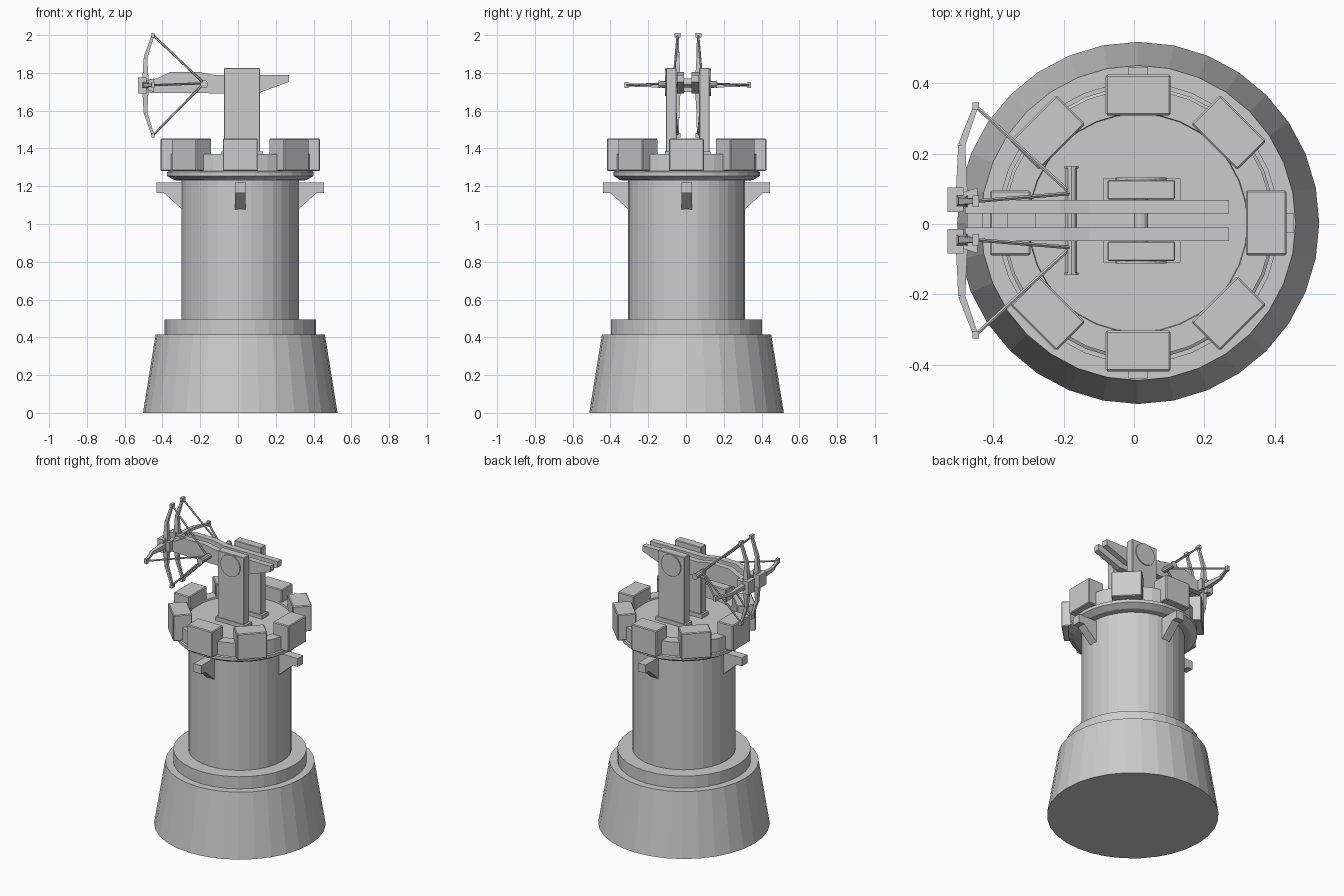
import bpy, bmesh, math
from mathutils import Vector, Matrix

if "Cube" in bpy.data.objects:
    bpy.data.objects.remove(bpy.data.objects["Cube"])

CX, CY = 0.012, 0.003      # tower axis
WX, WY = 0.02, 0.01        # weapon centre
AXLE_Z = 1.75

stone = bpy.data.materials.new("plain_grey")
stone.diffuse_color = (0.6, 0.6, 0.6, 1)
stone.use_nodes = True
stone.node_tree.nodes["Principled BSDF"].inputs["Base Color"].default_value = stone.diffuse_color


def finish(name, bm, bevel=0):
    bmesh.ops.recalc_face_normals(bm, faces=bm.faces)
    me = bpy.data.meshes.new(name)
    bm.to_mesh(me)
    bm.free()
    me.materials.append(stone)
    ob = bpy.data.objects.new(name, me)
    bpy.context.collection.objects.link(ob)
    if bevel:
        m = ob.modifiers.new("bevel", 'BEVEL')
        m.width, m.segments = bevel, 1
    return ob


def box(name, lo, hi, turn=None, bevel=0):
    bm = bmesh.new()
    lo, hi = Vector(lo), Vector(hi)
    mat = Matrix.Translation((lo + hi) / 2) @ Matrix.Diagonal((*(hi - lo), 1))
    bmesh.ops.create_cube(bm, size=1, matrix=(turn or Matrix()) @ mat)
    return finish(name, bm, bevel)


def rod(name, p, q, r1, r2=None, n=4):
    p, q = Vector(p), Vector(q)
    d = q - p
    rot = d.to_track_quat('Z', 'Y').to_matrix().to_4x4()
    spin = Matrix.Rotation(math.pi / 4 if n == 4 else 0, 4, 'Z')
    bm = bmesh.new()
    bmesh.ops.create_cone(bm, cap_ends=True, segments=n, radius1=r1,
                          radius2=r1 if r2 is None else r2, depth=d.length,
                          matrix=Matrix.Translation((p + q) / 2) @ rot @ spin)
    return finish(name, bm)


def lathe(name, profile, n=32):
    bm = bmesh.new()
    rings = [[bm.verts.new((CX + r * math.cos(2 * math.pi * i / n),
                            CY + r * math.sin(2 * math.pi * i / n), z))
              for i in range(n)] for r, z in profile]
    for a, b in zip(rings, rings[1:]):
        for i in range(n):
            j = (i + 1) % n
            bm.faces.new((a[i], a[j], b[j], b[i]))
    bm.faces.new(rings[0])
    bm.faces.new(rings[-1])
    return finish(name, bm)


def plate(name, outline, y0, y1, turn=None):
    # side outline in x, z pushed from y0 to y1
    bm = bmesh.new()
    face = bm.faces.new([bm.verts.new((x, y0, z)) for x, z in outline])
    ext = bmesh.ops.extrude_face_region(bm, geom=[face])
    bmesh.ops.translate(bm, vec=(0, y1 - y0, 0),
                        verts=[g for g in ext['geom'] if isinstance(g, bmesh.types.BMVert)])
    if turn:
        bm.transform(turn)
    return finish(name, bm)


# tower body
lathe("base", [(0.515, 0), (0.448, 0.415)])
lathe("base_ring", [(0.40, 0.41), (0.40, 0.495)])
lathe("shaft", [(0.31, 0.49), (0.31, 1.24)])
lathe("platform", [(0.31, 1.23), (0.35, 1.232), (0.388, 1.255), (0.388, 1.275),
                   (0.38, 1.28), (0.38, 1.37), (0.312, 1.37), (0.31, 1.36)])

# battlement blocks and support brackets around the tower
for i in range(8):
    turn = Matrix.Translation((CX, CY, 0)) @ Matrix.Rotation(i * math.pi / 4, 4, 'Z')
    box("battlement", (0.306, -0.0925, 1.28), (0.422, 0.0925, 1.452), turn, 0.005)
    if i % 2 == 0:
        plate("bracket", [(0.29, 1.22), (0.443, 1.22), (0.443, 1.165), (0.405, 1.165),
                          (0.305, 1.075), (0.29, 1.075)], -0.028, 0.028, turn)

# axle between the posts
rod("axle", (WX, WY - 0.1, AXLE_Z), (WX, WY + 0.1, AXLE_Z), 0.02, n=12)

beam_outline = [(-0.48, 1.695), (-0.48, 1.765), (-0.43, 1.77), (-0.36, 1.805),
                (-0.21, 1.805), (-0.13, 1.79), (0.27, 1.79), (0.27, 1.752),
                (0.10, 1.69)]

for s in (-1, 1):
    def y(v):
        return WY + s * v
    # post, foot and pivot boss
    box("post", (-0.075, y(0.06), 1.35), (0.117, y(0.115), 1.825), bevel=0.003)
    box("post_foot", (-0.088, y(0.052), 1.35), (0.132, y(0.12), 1.385))
    rod("pivot_boss", (WX, y(0.10), AXLE_Z), (WX, y(0.122), AXLE_Z), 0.072, n=24)
    # launcher beam
    plate("beam", beam_outline, y(0.02), y(0.058))
    # bow holder
    box("bow_holder", (-0.53, y(0.024), 1.69), (-0.485, y(0.094), 1.775))
    rod("holder_neck", (-0.49, y(0.058), 1.735), (-0.445, y(0.058), 1.735), 0.03, 0.05)
    # bow limbs: up, down and outwards
    hub = Vector((-0.49, y(0.055), 1.735))
    catch = Vector((-0.18, y(0.077), 1.745))
    for limb, d in (("upper", Vector((0, 0, 1))), ("lower", Vector((0, 0, -1))),
                    ("outer", Vector((0, s, 0)))):
        far = 0.265 if limb != "outer" else 0.27
        knee = hub + d * (0.145 if limb != "outer" else 0.16)
        tip = hub + d * far + Vector((0.04, 0, 0))
        rod(limb + "_limb", hub, knee, 0.025, 0.014)
        rod(limb + "_limb_end", knee, tip, 0.014, 0.010)
        e = Vector((0.009, 0.016, 0.012)) if d.z else Vector((0.009, 0.010, 0.016))
        box(limb + "_tip", tip - e, tip + e)
        rod(limb + "_string", tip, catch, 0.006, n=6)

# parts joining both launchers
rod("draw_bar", (-0.178, WY - 0.15, 1.74), (-0.178, WY + 0.15, 1.74), 0.017, n=10)
for s in (-1, 1):
    rod("draw_bar_cap", (-0.178, WY + s * 0.148, 1.74), (-0.178, WY + s * 0.155, 1.74), 0.021, n=10)
box("front_spacer", (-0.475, WY - 0.022, 1.70), (-0.43, WY + 0.022, 1.76))
box("middle_spacer", (-0.36, WY - 0.022, 1.70), (-0.28, WY + 0.022, 1.76))
